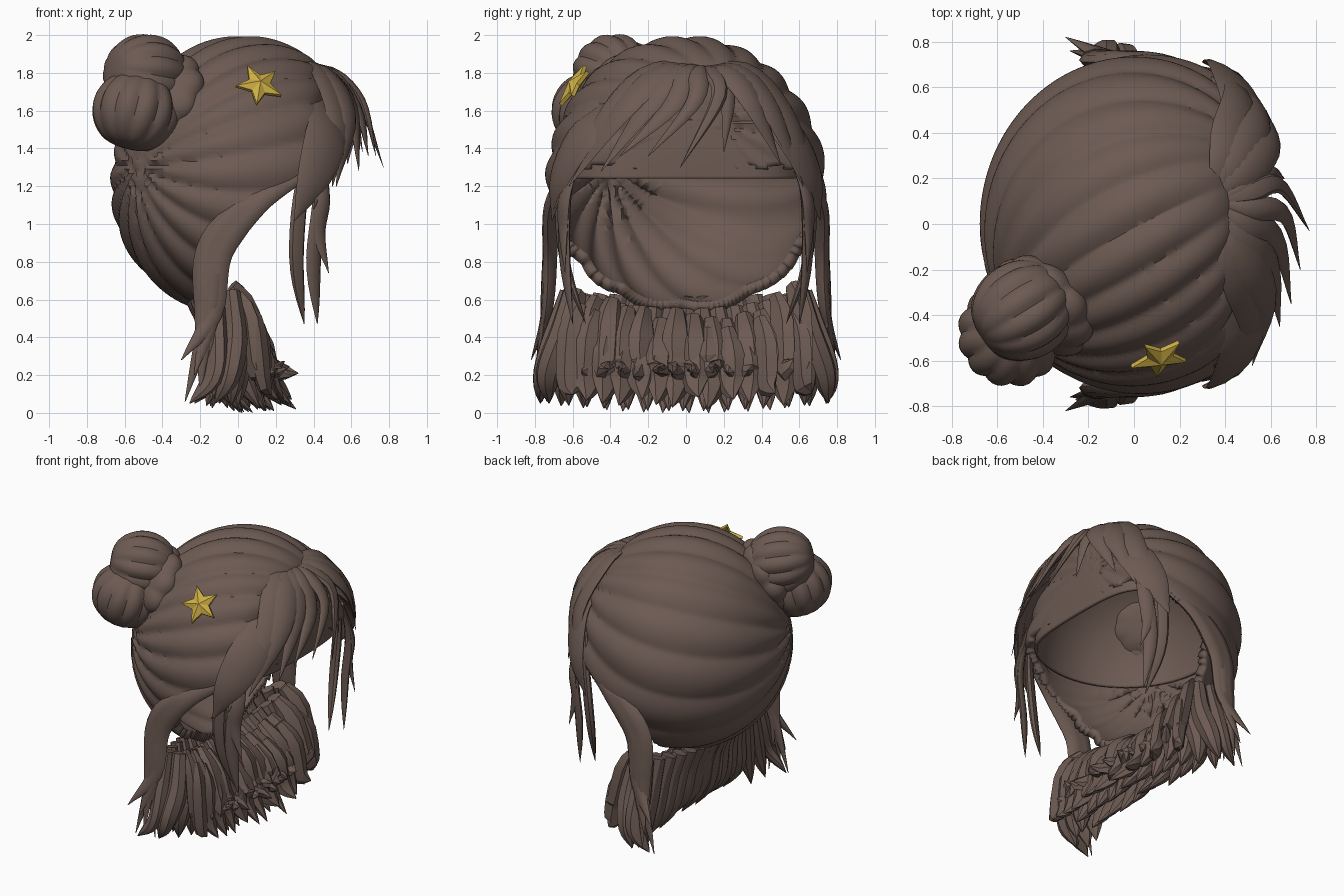
import bpy, bmesh, math, random
from mathutils import Vector as V

if "Cube" in bpy.data.objects:
    bpy.data.objects.remove(bpy.data.objects["Cube"])

random.seed(4)


def material(name, rgb):
    m = bpy.data.materials.new(name)
    m.diffuse_color = (*rgb, 1)
    m.use_nodes = True
    m.node_tree.nodes["Principled BSDF"].inputs["Base Color"].default_value = m.diffuse_color
    return m


BROWN = material("brown hair", (0.15, 0.102, 0.085))
GOLD = material("gold", (0.62, 0.43, 0.06))


def finish(bm, name, mat, angle=40):
    bmesh.ops.recalc_face_normals(bm, faces=bm.faces)
    me = bpy.data.meshes.new(name)
    bm.to_mesh(me)
    bm.free()
    ob = bpy.data.objects.new(name, me)
    bpy.context.collection.objects.link(ob)
    me.materials.append(mat)
    bpy.ops.object.select_all(action='DESELECT')
    bpy.context.view_layer.objects.active = ob
    ob.select_set(True)
    if angle:
        bpy.ops.object.shade_smooth_by_angle(angle=math.radians(angle))
    return ob


def lerp_table(t, table):
    for (a, va), (b, vb) in zip(table, table[1:]):
        if t <= b:
            return va + (vb - va) * max(0, (t - a) / (b - a))
    return table[-1][1]


def spline(pts, n):
    """Catmull-Rom samples through the points"""
    p = [V(q) for q in pts]
    p = [p[0] * 2 - p[1]] + p + [p[-1] * 2 - p[-2]]
    out, segs = [], len(p) - 3
    for i in range(n + 1):
        u = i / n * segs
        k = min(int(u), segs - 1)
        t = u - k
        a, b, c, d = p[k:k + 4]
        out.append(0.5 * (2 * b + (c - a) * t + (2 * a - 5 * b + 4 * c - d) * t * t
                          + (3 * b - a - 3 * c + d) * t ** 3))
    return out


def strand(bm, pts, width, thick, out=None, root=0.5, n=14, sides=8, blunt=1.8):
    """Flattened tapered lock along a path; out is the direction of its flat face"""
    path = spline(pts, n)
    rings = []
    for i, c in enumerate(path):
        t = i / n
        tan = (path[min(i + 1, n)] - path[max(i - 1, 0)]).normalized()
        ref = V(out) if out else c - V((0, 0, 1.15))
        nor = (ref - tan * ref.dot(tan)).normalized()
        side = tan.cross(nor)
        s = (root + (1 - root) * t / 0.4) if t < 0.4 else max(0.03, 1 - ((t - 0.4) / 0.6) ** blunt)
        rings.append([bm.verts.new(c + side * width * s * math.cos(a) + nor * thick * s * math.sin(a))
                      for a in (j * math.tau / sides for j in range(sides))])
    for r, q in zip(rings, rings[1:]):
        for j in range(sides):
            k = (j + 1) % sides
            bm.faces.new((r[j], r[k], q[k], q[j]))
    bm.faces.new(rings[0])
    bm.faces.new(rings[-1])


# Head shape: rounded skull, flattened at the forehead
def head_point(c, grow=1.0):
    p = V((0.03 + 0.7 * grow * c.x, 0.74 * grow * c.y, 1.2 + (0.79 if c.z > 0 else 0.69) * grow * c.z))
    if p.x > 0.3:
        p.x = 0.3 + 0.2 * math.tanh((p.x - 0.3) / 0.2)
    return p


# Hair cap: ribbed shell combed from the parting to the bun
PART, KNOT, MID = V((0.4, 0.1, 1.82)), V((-0.48, -0.4, 1.62)), V((0, 0, 1.2))
DEEP = PART - V((0, 0, 0.3))
AX = (KNOT - PART).normalized()
E1 = AX.cross(V((0, 0, 1))).normalized()
E2 = AX.cross(E1)
EDGE = [(0.5, -0.13), (0.8, -0.11), (0.95, -0.05), (1.08, 0.1), (1.2, 0.3), (1.3, 0.44), (1.36, 2)]
bm = bmesh.new()
bmesh.ops.create_uvsphere(bm, u_segments=180, v_segments=110, radius=1)
for v in bm.verts:
    p = head_point(v.co)
    d = p - DEEP
    ang = math.atan2(d.dot(E2), d.dot(E1))
    amp = min(1, (p - PART).length / 0.35, (p - KNOT).length / 0.35)
    v.co = MID + (p - MID) * (1 + 0.035 * amp * (abs(math.sin(9 * ang)) - 0.65))
bmesh.ops.delete(bm, geom=[f for f in bm.faces if f.calc_center_median().x >
                           lerp_table(f.calc_center_median().z, EDGE)], context='FACES')
cap = finish(bm, "hair_cap", BROWN)
sol = cap.modifiers.new("thickness", 'SOLIDIFY')
sol.thickness, sol.offset = 0.06, -1

# Smooth inner lining of the cap
bm = bmesh.new()
bmesh.ops.create_uvsphere(bm, u_segments=64, v_segments=40, radius=1)
for v in bm.verts:
    v.co = head_point(v.co, 0.87)
bmesh.ops.bisect_plane(bm, geom=bm.verts[:] + bm.edges[:] + bm.faces[:], plane_co=(0, 0, 1.24),
                       plane_no=(0, 0, 1), clear_inner=True)
lining = finish(bm, "cap_lining", BROWN)
sol = lining.modifiers.new("thickness", 'SOLIDIFY')
sol.thickness, sol.offset = 0.02, 1


# Double bun: ribbed balls on a flat base
def ribbed_ball(name, centre, radii, axis, ribs):
    bm = bmesh.new()
    bmesh.ops.create_uvsphere(bm, u_segments=72, v_segments=28, radius=1)
    rot = V((0, 0, 1)).rotation_difference(V(axis))
    for v in bm.verts:
        c = v.co.copy()
        a = math.atan2(c.y, c.x)
        k = 0.93 + 0.08 * abs(math.sin(a * ribs / 2)) * math.hypot(c.x, c.y)
        c = V((c.x * radii[0] * k, c.y * radii[0] * k, c.z * radii[1] * (1 - 0.1 * c.z ** 8)))
        v.co = V(centre) + rot @ c
    finish(bm, name, BROWN)


ribbed_ball("upper_bun", (-0.49, -0.38, 1.785), (0.222, 0.235), (-0.8, -0.5, 0.15), 12)
ribbed_ball("lower_bun", (-0.54, -0.48, 1.595), (0.235, 0.22), (0.25, 0.15, 1), 12)
ribbed_ball("bun_base", (-0.4, -0.36, 1.67), (0.26, 0.14), (-0.6, -0.6, 0.5), 9)

# Fringe: curved locks fanning from the parting, as (tip, middle, half width)
bm = bmesh.new()
FRINGE = [((0.77, -0.03, 1.3), (0.64, 0.17, 1.66), 0.05), ((0.73, -0.2, 1.36), (0.66, 0.04, 1.64), 0.055),
          ((0.69, -0.35, 1.36), (0.63, -0.08, 1.62), 0.07), ((0.64, -0.45, 1.28), (0.6, -0.2, 1.62), 0.08),
          ((0.52, -0.62, 1.2), (0.58, -0.35, 1.58), 0.09), ((0.4, -0.7, 1.08), (0.53, -0.46, 1.5), 0.1),
          ((0.66, 0.2, 1.38), (0.6, 0.22, 1.66), 0.055), ((0.58, 0.5, 1.32), (0.6, 0.36, 1.62), 0.085),
          ((0.5, 0.62, 1.2), (0.55, 0.46, 1.58), 0.09), ((0.32, 0.71, 1.1), (0.46, 0.57, 1.5), 0.1)]
for tip, mid, w in FRINGE:
    strand(bm, [(0.36, 0.1, 1.83), (0.36 + 0.5 * (mid[0] - 0.36), 0.1 + (mid[1] - 0.1) * 0.5, 1.8),
                mid, tip], w, 0.028, root=0.35)
finish(bm, "fringe", BROWN)

# Temple locks: wide swept clumps plus thin long locks framing the face
bm = bmesh.new()
for s in (-1, 1):
    strand(bm, [(0.42, 0.3 * s, 1.68), (0.47, 0.52 * s, 1.5), (0.4, 0.67 * s, 1.25), (0.3, 0.71 * s, 1.02)],
           0.13, 0.03)
    strand(bm, [(0.38, 0.6 * s, 1.45), (0.33, 0.66 * s, 1.15), (0.31, 0.64 * s, 0.8), (0.35, 0.53 * s, 0.47)],
           0.045, 0.025, blunt=3)
    strand(bm, [(0.42, 0.58 * s, 1.4), (0.43, 0.64 * s, 1.1), (0.4, 0.64 * s, 0.8), (0.42, 0.6 * s, 0.47)],
           0.05, 0.022, blunt=3)
    strand(bm, [(0.44, 0.55 * s, 1.4), (0.45, 0.64 * s, 1.15), (0.43, 0.65 * s, 0.95), (0.48, 0.64 * s, 0.74)],
           0.05, 0.02)
finish(bm, "temple_locks", BROWN)

# Side locks: sweep back below the temple and fall behind the ear
bm = bmesh.new()
TIPS = [(-0.3, 0.82, 0.28), (-0.23, 0.8, 0.2), (-0.28, 0.76, 0.06), (-0.14, 0.74, 0.06), (-0.2, 0.78, 0.1)]
for s in (-1, 1):
    for k, (x, y, z) in enumerate(TIPS):
        d = 0.022 * k
        strand(bm, [(0.36 - d, 0.65 * s, 1.27), (0.1 - d, 0.72 * s, 1.1 - 0.3 * d), (-0.1 - 0.6 * d, 0.72 * s, 0.85),
                    (-0.14 - 0.4 * d, 0.74 * s, 0.52), (x, y * s, z)],
               0.075, 0.04, out=(-0.1, s, 0.1), root=0.4, n=20, blunt=2.5)
finish(bm, "side_locks", BROWN)

# Back curtain: rear rows fall from under the cap
bm = bmesh.new()
N = 15
for i in range(N):
    u = -1 + 2 * i / (N - 1)
    e = u * u
    j, q = random.uniform(-1, 1), random.uniform(-1, 1)
    strand(bm, [(-0.24 + 0.12 * e, 0.62 * u, 0.6 + 0.04 * e), (-0.15 + 0.03 * e, 0.68 * u, 0.43),
                (-0.1 - 0.03 * e, 0.75 * u, 0.2), (0.05 - 0.28 * e + 0.05 * j, 0.755 * u + 0.02 * q, 0.05 * e)],
           0.08, 0.055, out=(-1, 0.7 * u, 0), root=0.7, blunt=2.6)
    strand(bm, [(-0.14 + 0.1 * e, 0.6 * u, 0.52 + 0.12 * e), (-0.02, 0.66 * u, 0.4),
                (0.05 - 0.1 * e, 0.73 * u, 0.2), (0.17 - 0.27 * e + 0.04 * j, 0.74 * u - 0.02 * q, 0.01 + 0.04 * e)],
           0.08, 0.07, out=(-1, 0.7 * u, 0), root=0.7, blunt=2.6)
finish(bm, "back_curtain", BROWN, 30)

# Ragged front rows of the curtain
bm = bmesh.new()
for i in range(14):
    u = -1 + 2 * (i + 0.5) / 14
    e = u * u
    for layer in range(2):
        j, q = random.uniform(-1, 1), random.uniform(-1, 1)
        top = 0.5 + 0.16 * e + 0.04 * j - 0.1 * layer
        strand(bm, [(-0.03 + 0.08 * layer, 0.6 * u, top), (0.1 + 0.05 * layer - 0.06 * e, 0.64 * u, top - 0.12),
                    (0.18 - 0.08 * e + 0.03 * q, 0.66 * u, 0.24 - 0.08 * layer),
                    (0.29 - 0.16 * e + 0.03 * j, 0.68 * u + 0.04 * q, 0.24 - 0.18 * layer + 0.05 * q)],
               0.085, 0.05, out=(-1, 0.5 * u + 0.4 * q, 0), n=8, sides=6, blunt=2.5)
finish(bm, "inner_curtain", BROWN, 25)

# Star hair clip
bm = bmesh.new()
nor = V((0.2, -0.8, 0.56)).normalized()
right = V((0, 0, 1)).cross(nor).normalized()
up = nor.cross(right)
mid = V((0.11, -0.58, 1.73))
rim = []
for i in range(10):
    a = math.radians(112 + 36 * i)
    r = 0.13 if i % 2 == 0 else 0.06
    rim.append([bm.verts.new(mid + (right * math.cos(a) + up * math.sin(a)) * r + nor * h) for h in (0, 0.02)])
tip, back = bm.verts.new(mid + nor * 0.05), bm.verts.new(mid - nor * 0.02)
for i in range(10):
    a, b = rim[i], rim[(i + 1) % 10]
    bm.faces.new((a[0], b[0], b[1], a[1]))
    bm.faces.new((a[1], b[1], tip))
    bm.faces.new((b[0], a[0], back))
finish(bm, "star_clip", GOLD, 0)
